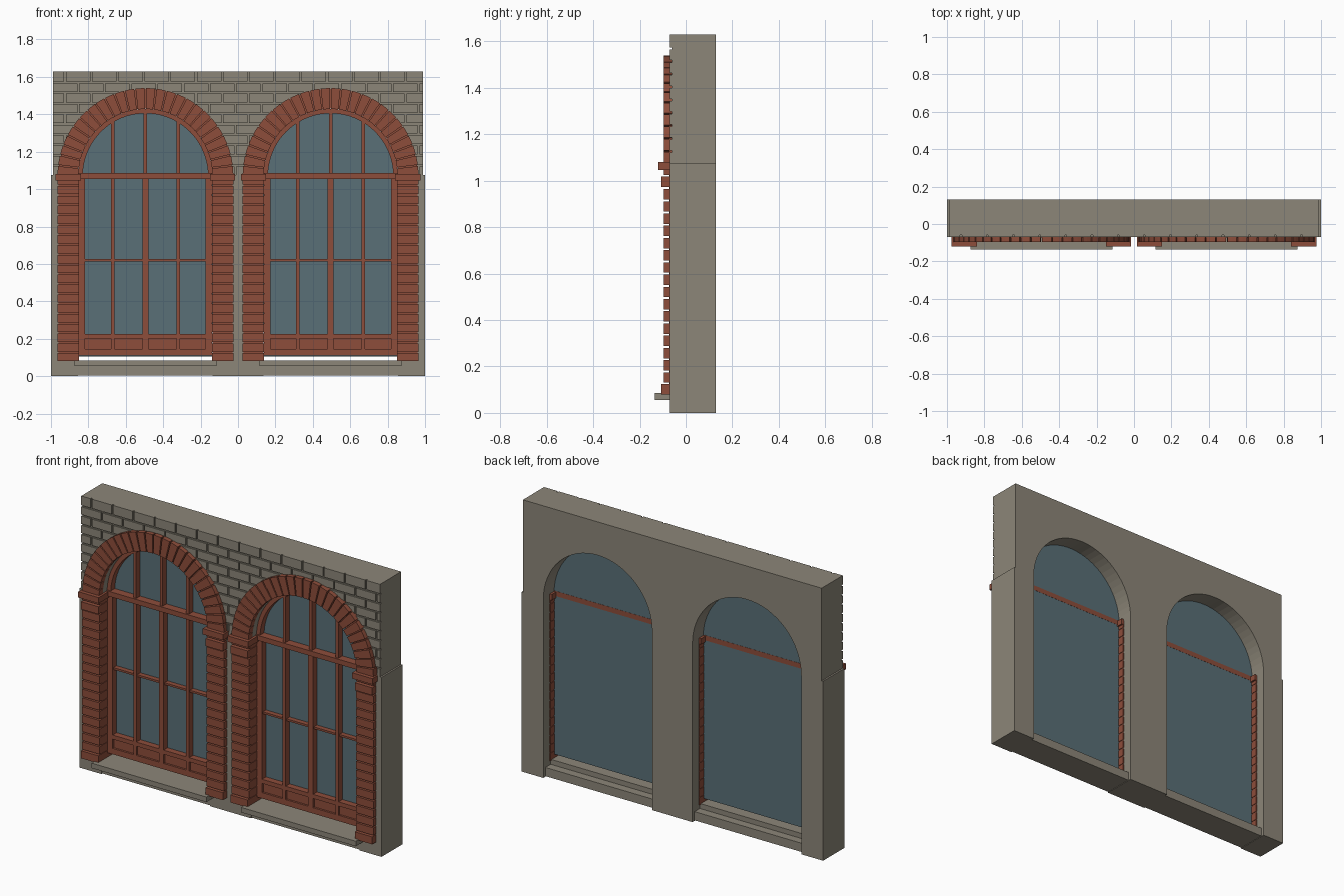
import bpy, bmesh, math

cube = bpy.data.objects.get("Cube")
if cube:
    bpy.data.objects.remove(cube, do_unlink=True)


def material(name, r, g, b):
    m = bpy.data.materials.new(name)
    m.use_nodes = True
    m.diffuse_color = (r, g, b, 1)
    m.node_tree.nodes["Principled BSDF"].inputs["Base Color"].default_value = (r, g, b, 1)
    return m


STONE = material("grey stone", 0.265, 0.24, 0.19)
BRICK = material("red brick", 0.27, 0.075, 0.043)
GLASS = material("blue grey glass", 0.1, 0.16, 0.185)

SPRING = 1.07          # height where the arches start
OPENING = 0.36         # half width of an opening
OUTER = 0.47           # outer radius of the brick arch
CENTRES = (-0.495, 0.495)


def prism(bm, profile, y0, y1):
    """Extrude an x-z outline from y0 to y1."""
    face = bm.faces.new([bm.verts.new((x, y0, z)) for x, z in profile])
    new = bmesh.ops.extrude_face_region(bm, geom=[face])["geom"]
    moved = [v for v in new if isinstance(v, bmesh.types.BMVert)]
    bmesh.ops.translate(bm, verts=moved, vec=(0, y1 - y0, 0))


def box(bm, x0, x1, y0, y1, z0, z1):
    prism(bm, [(x0, z0), (x1, z0), (x1, z1), (x0, z1)], y0, y1)


def arc(cx, radius, a0, a1, steps):
    return [(cx + radius * math.cos(a0 + (a1 - a0) * i / steps),
             SPRING + radius * math.sin(a0 + (a1 - a0) * i / steps))
            for i in range(steps + 1)]


def sector(bm, cx, r0, r1, a0, a1, y0, y1, steps):
    prism(bm, arc(cx, r0, a0, a1, steps) + arc(cx, r1, a1, a0, steps), y0, y1)


def finish(bm, name, mat):
    bmesh.ops.recalc_face_normals(bm, faces=bm.faces)
    mesh = bpy.data.meshes.new(name)
    bm.to_mesh(mesh)
    bm.free()
    mesh.materials.append(mat)
    obj = bpy.data.objects.new(name, mesh)
    bpy.context.collection.objects.link(obj)


# Wall body: one outline with two arched openings
bm = bmesh.new()
outline = [(-1, 0)]
for cx in CENTRES:
    outline.append((cx - OPENING, 0))
    outline += arc(cx, OPENING, math.pi, 0, 32)
    outline.append((cx + OPENING, 0))
outline += [(1, 0), (1, 1.075), (0.99, 1.075), (0.99, 1.63),
            (-0.99, 1.63), (-0.99, 1.075), (-1, 1.075)]
prism(bm, outline, -0.06, 0.13)
finish(bm, "wall", STONE)

# Plain lower facing between the openings
bm = bmesh.new()
inner = CENTRES[1] - OPENING
for x0, x1 in ((-1, CENTRES[0] - OPENING), (-inner, inner), (CENTRES[1] + OPENING, 1)):
    box(bm, x0, x1, -0.07, -0.06, 0, 1.075)
finish(bm, "lower_wall_facing", STONE)

# Staggered facing bricks around the arches
bm = bmesh.new()
ROWS, LENGTH, JOINT = 10, 0.14, 0.009
pitch = (1.63 - 1.075) / ROWS
for row in range(ROWS):
    z0 = 1.075 + row * pitch
    z1 = z0 + pitch - (JOINT if row < ROWS - 1 else 0)
    dz = (z0 + z1) / 2 - SPRING
    chord = math.sqrt(max(0, 0.415 ** 2 - dz ** 2))
    a, b = CENTRES
    spans = [(-0.99, a - chord), (a + chord, b - chord), (b + chord, 0.99)]
    for s0, s1 in spans:
        x = -0.99 - (row % 2) * LENGTH / 2
        while x < s1:
            x0, x1 = max(x, s0), min(x + LENGTH - JOINT, s1)
            if x1 - x0 > 0.005:
                box(bm, x0, x1, -0.07, -0.059, z0, z1)
            x += LENGTH
finish(bm, "facing_bricks", STONE)


def arch(cx, side):
    # Brick arch of separate wedge blocks over a thin backing ring
    bm = bmesh.new()
    count, gap = 26, 0.016
    step = math.pi / count
    for i in range(count):
        sector(bm, cx, 0.358, OUTER, i * step + gap / 2, (i + 1) * step - gap / 2,
               -0.097, -0.06, 2)
    sector(bm, cx, OPENING, 0.465, 0, math.pi, -0.073, -0.058, 40)
    finish(bm, side + "_brick_arch", BRICK)


def piers(cx, side):
    # Coursed piers with plinth, capital and impost
    bm = bmesh.new()
    for s in (-1, 1):
        def course(z0, z1, front, grow=0):
            x0, x1 = sorted((cx + s * (0.355 - grow), cx + s * (OUTER + grow)))
            box(bm, x0, x1, front, 0.07, z0, z1)
        course(0.08, 0.125, -0.108)
        courses = 16
        height = (0.972 - 0.13) / courses
        for i in range(courses):
            z = 0.13 + i * height
            course(z, z + height - 0.008, -0.097)
        course(0.973, 1.018, -0.108)
        course(1.025, 1.046, -0.097)
        course(1.045, 1.08, -0.12, 0.01)
        x0, x1 = sorted((cx + s * 0.358, cx + s * 0.465))
        box(bm, x0, x1, -0.073, 0.068, 0.085, 1.05)
    finish(bm, side + "_brick_piers", BRICK)


def window(cx, side):
    front, back = -0.02, 0.022
    # Arched outer frame, transom and glazing bars
    bm = bmesh.new()
    sector(bm, cx, 0.335, 0.359, 0, math.pi, front, back, 40)
    for s in (-1, 1):
        x0, x1 = sorted((cx + s * 0.322, cx + s * 0.357))
        box(bm, x0, x1, front, back, 0.11, SPRING)
    box(bm, cx - 0.357, cx + 0.357, front - 0.01, back + 0.009, 1.055, 1.085)
    for dx, half in ((-0.175, 0.01), (0, 0.016), (0.175, 0.01)):
        box(bm, cx + dx - half, cx + dx + half, front, back, 0.14, 1.06)
        top = SPRING + math.sqrt(0.345 ** 2 - dx ** 2)
        box(bm, cx + dx - 0.009, cx + dx + 0.009, front, back, 1.08, top)
    box(bm, cx - 0.33, cx + 0.33, front + 0.008, back, 0.614, 0.626)
    finish(bm, side + "_window_frame", BRICK)

    # Bottom rail with four sunk panels
    bm = bmesh.new()
    box(bm, cx - 0.33, cx + 0.33, front, back, 0.11, 0.145)
    box(bm, cx - 0.33, cx + 0.33, front, back, 0.2, 0.225)
    box(bm, cx - 0.33, cx + 0.33, front + 0.012, back, 0.14, 0.205)
    finish(bm, side + "_window_bottom_rail", BRICK)

    # Glass pane
    bm = bmesh.new()
    pane = [(cx - 0.357, 0.105)] + arc(cx, 0.359, math.pi, 0, 40) + [(cx + 0.357, 0.105)]
    prism(bm, pane, 0.018, 0.03)
    finish(bm, side + "_window_glass", GLASS)


def sill(cx, side):
    # Projecting slab on a lower block
    bm = bmesh.new()
    box(bm, cx - 0.38, cx + 0.38, -0.135, -0.06, 0.055, 0.085)
    box(bm, cx - OPENING, cx + OPENING, -0.06, 0.06, 0.055, 0.085)
    box(bm, cx - OPENING, cx + OPENING, -0.066, 0.11, 0.003, 0.055)
    finish(bm, side + "_window_sill", STONE)


for cx, side in zip(CENTRES, ("right", "left")):
    arch(cx, side)
    piers(cx, side)
    window(cx, side)
    sill(cx, side)
